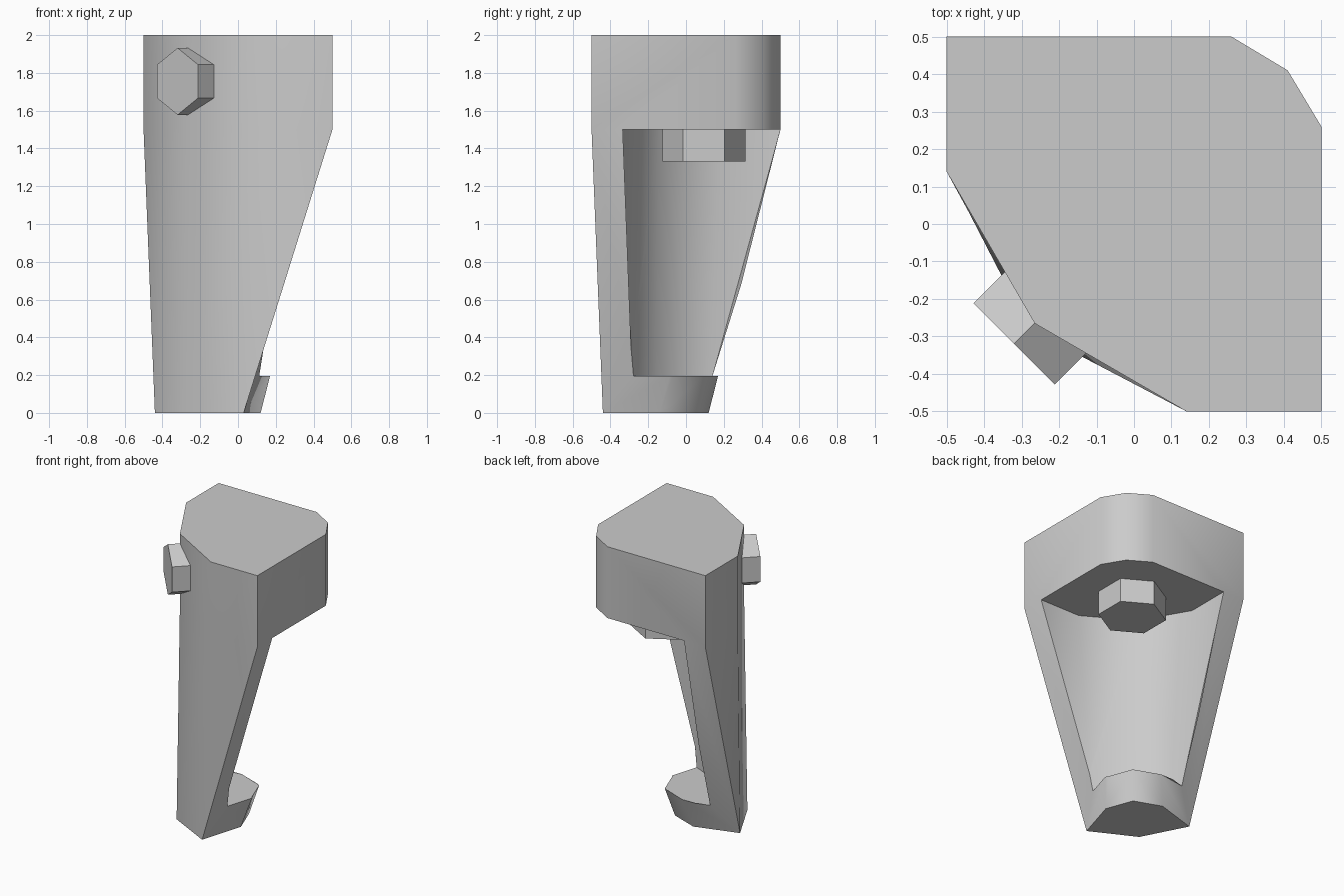
import bpy, bmesh, math
from mathutils import Matrix, Vector

old = bpy.data.objects.get("Cube")
if old:
    bpy.data.objects.remove(old, do_unlink=True)

grey = bpy.data.materials.new("plain grey")
grey.use_nodes = True
colour = (0.6, 0.6, 0.6, 1)
grey.diffuse_color = colour
grey.node_tree.nodes["Principled BSDF"].inputs["Base Color"].default_value = colour


def finish(name, bm):
    bmesh.ops.recalc_face_normals(bm, faces=bm.faces)
    mesh = bpy.data.meshes.new(name)
    bm.to_mesh(mesh)
    bm.free()
    mesh.materials.append(grey)
    obj = bpy.data.objects.new(name, mesh)
    bpy.context.collection.objects.link(obj)
    return obj


def mirrored(half):
    """Complete a closed outline by mirroring it across the x = y diagonal."""
    return half + [(y, x) for x, y in reversed(half) if x != y]


def loft(name, sections):
    """Join outlines of equal length, given as (height, outline)."""
    bm = bmesh.new()
    rings = [[bm.verts.new((x, y, z)) for x, y in ring] for z, ring in sections]
    n = len(rings[0])
    for low, high in zip(rings, rings[1:]):
        for i in range(n):
            j = (i + 1) % n
            bm.faces.new((low[i], low[j], high[j], high[i]))
    bm.faces.new(rings[0])
    bm.faces.new(rings[-1])
    bmesh.ops.remove_doubles(bm, verts=bm.verts, dist=0.0001)
    return finish(name, bm)


def hex_bolt(name, radius, start, end):
    """Six-sided bolt head between two points, with one corner sideways."""
    start, end = Vector(start), Vector(end)
    axis = (end - start).normalized()
    side = Vector((1, 0, 0)) if abs(axis.z) > 0.9 else axis.cross(Vector((0, 0, 1))).normalized()
    turn = Matrix((side, axis.cross(side), axis)).transposed().to_4x4()
    bm = bmesh.new()
    bmesh.ops.create_cone(bm, cap_ends=True, segments=6, radius1=radius,
                          radius2=radius, depth=(end - start).length,
                          matrix=Matrix.Translation((start + end) / 2) @ turn)
    return finish(name, bm)


# Outlines run from the front corner along the diagonal to the back
def outline(front, front_side, outer, back_side, back):
    half = [(front, front), front_side, outer, back_side, (back, back)]
    return [half[0]] + half[1:] + [(y, x) for x, y in reversed(half[1:4])]


block = outline(-0.265, (0.14, -0.5), (0.5, -0.5), (0.5, 0.26), 0.41)
foot = outline(-0.28, (0.03, -0.44), (0.03, -0.44), (0.12, -0.14), 0.05)
body = loft("tapered_body", [(0, foot), (1.5, block), (2, block)])

# Hollow behind the tapered wall, between the foot and the block
low = outline(-0.16, (0.128, -0.285), (0.8, -0.285), (0.8, 0.2), 0.8)
high = outline(-0.144, (0.184, -0.335), (0.8, -0.335), (0.8, 0.2), 0.8)
cutter = loft("hollow_cutter", [(0.195, low), (1.5, high)])
cutter.hide_render = True
cutter.hide_set(True)

cut = body.modifiers.new("hollow", "BOOLEAN")
cut.operation = "DIFFERENCE"
cut.solver = "EXACT"
cut.object = cutter
bpy.context.view_layer.objects.active = body
body.select_set(True)
bpy.ops.object.modifier_apply(modifier=cut.name)
bpy.data.objects.remove(cutter, do_unlink=True)
bpy.ops.object.shade_smooth_by_angle(angle=math.radians(55))

# Bolt heads on the front corner and under the block
hex_bolt("corner_bolt", 0.177, (-0.2, -0.2, 1.755), (-0.32, -0.32, 1.755))
hex_bolt("underside_bolt", 0.22, (0.095, 0.095, 1.55), (0.095, 0.095, 1.33))
